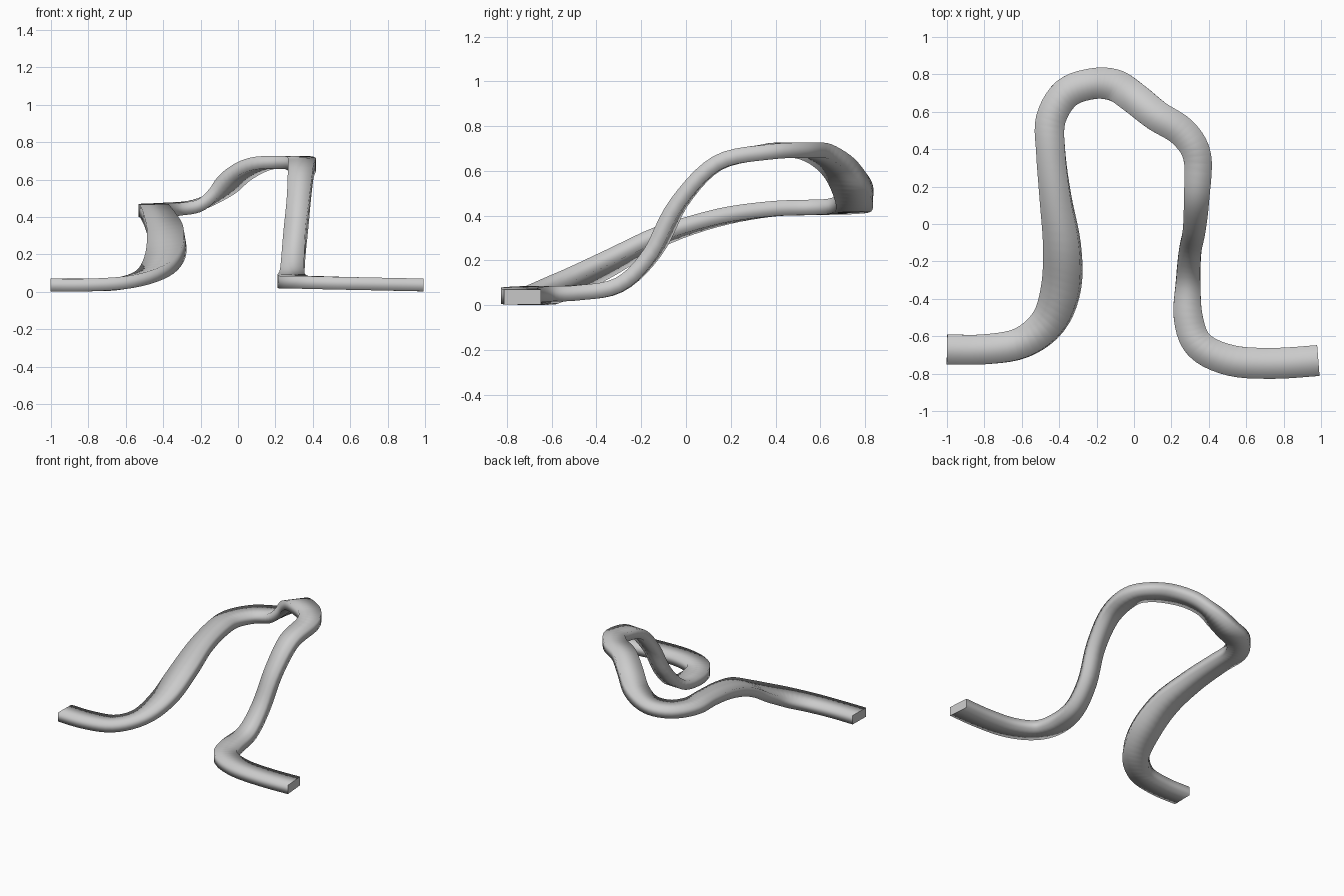
import bpy, bmesh, math
from mathutils import Vector, Matrix

if "Cube" in bpy.data.objects:
    bpy.data.objects.remove(bpy.data.objects["Cube"])

# Path stations: x, y, z, band width, roll in degrees
STATIONS = [
    (-1.00, -0.67, 0.037, 0.16, 0), (-0.80, -0.67, 0.037, 0.16, 0),
    (-0.60, -0.635, 0.05, 0.165, 3), (-0.455, -0.52, 0.10, 0.185, 8),
    (-0.39, -0.34, 0.19, 0.205, 11), (-0.385, -0.12, 0.305, 0.195, 10),
    (-0.42, 0.14, 0.39, 0.165, 6), (-0.445, 0.38, 0.43, 0.155, 1),
    (-0.445, 0.56, 0.437, 0.16, 0), (-0.36, 0.70, 0.442, 0.165, 0),
    (-0.22, 0.75, 0.46, 0.165, 0), (-0.10, 0.74, 0.53, 0.17, 0),
    (0.00, 0.675, 0.625, 0.17, 0), (0.12, 0.58, 0.685, 0.165, 0),
    (0.26, 0.49, 0.692, 0.16, 0), (0.338, 0.36, 0.685, 0.15, 0),
    (0.335, 0.14, 0.635, 0.135, 0), (0.322, -0.03, 0.46, 0.12, 0),
    (0.30, -0.15, 0.235, 0.12, 0), (0.29, -0.30, 0.09, 0.13, 0),
    (0.29, -0.50, 0.055, 0.155, 0), (0.35, -0.65, 0.052, 0.16, 0),
    (0.52, -0.73, 0.047, 0.165, 0), (0.75, -0.745, 0.042, 0.165, 0),
    (0.985, -0.73, 0.037, 0.165, 0)]
THICK = 0.068
STEPS = 5


def catmull(p0, p1, p2, p3, t):
    return [0.5 * (2*b + (c-a)*t + (2*a-5*b+4*c-d)*t*t + (3*b-a-3*c+d)*t**3)
            for a, b, c, d in zip(p0, p1, p2, p3)]


# Smooth the stations into a dense path
n = len(STATIONS)
path = []
for i in range(n - 1):
    quad = [STATIONS[max(0, min(n - 1, i + k))] for k in (-1, 0, 1, 2)]
    path += [catmull(*quad, s / STEPS) for s in range(STEPS)]
path.append(list(STATIONS[-1]))

# Sweep a flat rectangular section along the path
bm = bmesh.new()
rings = []
for i, p in enumerate(path):
    c = Vector(p[:3])
    tan = (Vector(path[min(i + 1, len(path) - 1)][:3])
           - Vector(path[max(i - 1, 0)][:3])).normalized()
    side = Vector((tan.y, -tan.x, 0)).normalized()
    side = Matrix.Rotation(math.radians(-p[4]), 3, tan) @ side
    up = side.cross(tan).normalized()
    w, h = p[3] / 2, THICK / 2
    rings.append([bm.verts.new(c + side * a * w + up * b * h)
                  for a, b in ((1, 1), (-1, 1), (-1, -1), (1, -1))])
for r, s in zip(rings, rings[1:]):
    for k in range(4):
        bm.faces.new((r[k], r[(k+1) % 4], s[(k+1) % 4], s[k])).smooth = True
# Flat, sharp end caps
for ring in (rings[0], rings[-1]):
    cap = bm.faces.new(ring)
    for e in cap.edges:
        e.smooth = False
bmesh.ops.recalc_face_normals(bm, faces=bm.faces)

mesh = bpy.data.meshes.new("bent_band")
bm.to_mesh(mesh)
bm.free()
band = bpy.data.objects.new("bent_band", mesh)
bpy.context.collection.objects.link(band)
